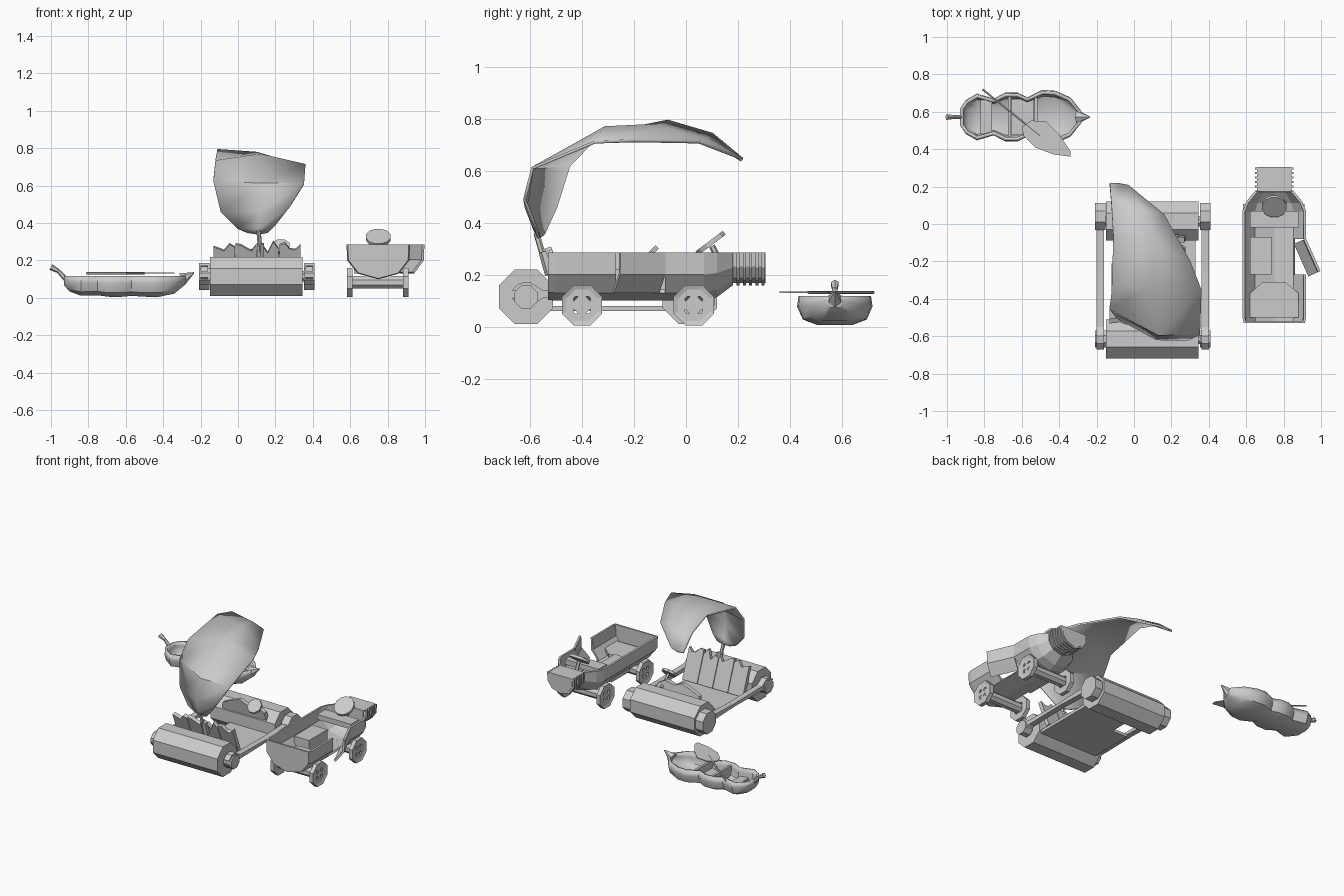
import bpy, bmesh, math
from mathutils import Vector, Matrix

if "Cube" in bpy.data.objects:
    bpy.data.objects.remove(bpy.data.objects["Cube"])


def obj(name, verts, faces, thick=0, smooth=False, offset=-1):
    me = bpy.data.meshes.new(name)
    me.from_pydata([tuple(v) for v in verts], [], faces)
    bm = bmesh.new()
    bm.from_mesh(me)
    bmesh.ops.recalc_face_normals(bm, faces=bm.faces)
    bm.to_mesh(me)
    bm.free()
    o = bpy.data.objects.new(name, me)
    bpy.context.collection.objects.link(o)
    if thick:
        m = o.modifiers.new("thickness", 'SOLIDIFY')
        m.thickness, m.offset = thick, offset
    if smooth:
        bpy.context.view_layer.objects.active = o
        bpy.ops.object.select_all(action='DESELECT')
        o.select_set(True)
        bpy.ops.object.shade_smooth_by_angle(angle=math.radians(40))
    return o


def tube(name, a, b, r1, r2=None, n=8):
    """Capped n-sided cylinder or cone from a to b."""
    a, b = Vector(a), Vector(b)
    r2 = r1 if r2 is None else r2
    q = (b - a).to_track_quat('Z', 'Y')
    vs = []
    for p, r in ((a, r1), (b, r2)):
        for i in range(n):
            t = 2 * math.pi * (i + .5) / n
            vs.append(p + q @ Vector((r * math.cos(t), r * math.sin(t), 0)))
    fs = [(i, (i + 1) % n, n + (i + 1) % n, n + i) for i in range(n)]
    return obj(name, vs, fs + [tuple(range(n)), tuple(range(n, 2 * n))])


def slab(name, pts, offset):
    """Extrude a closed 3D polygon along an offset."""
    n = len(pts)
    vs = [Vector(p) for p in pts] + [Vector(p) + Vector(offset) for p in pts]
    fs = [(i, (i + 1) % n, n + (i + 1) % n, n + i) for i in range(n)]
    return obj(name, vs, fs + [tuple(range(n)), tuple(range(n, 2 * n))])


def box(name, x0, x1, y0, y1, z0, z1):
    return slab(name, [(x0, y0, z0), (x1, y0, z0), (x1, y1, z0), (x0, y1, z0)], (0, 0, z1 - z0))


def loft(rows, skip=()):
    """Verts and faces joining rows of equal length; skip holds (row, column) gaps."""
    n = len(rows[0])
    fs = [(r * n + c, r * n + c + 1, (r + 1) * n + c + 1, (r + 1) * n + c)
          for r in range(len(rows) - 1) for c in range(n - 1) if (r, c) not in skip]
    return [v for row in rows for v in row], fs


# ---- Roller car: two stone rollers with axles ----
for name, y in (("front", -.615), ("back", .015)):
    tube(name + "_roller", (-.15, y, .115), (.345, y, .115), .113)
    tube(name + "_axle", (-.2, y, .115), (.4, y, .115), .03)

# Side bars with a forked front end and a round back end
half = [(.02, .145), (-.25, .135), (-.55, .14), (-.6, .172), (-.64, .168), (-.67, .14),
        (-.65, .14), (-.61, .145), (-.58, .125)]
prof = half + [(y, .25 - z) for y, z in reversed(half[:-1])]
for side, x in (("left", -.2), ("right", .36)):
    slab(side + "_side_bar", [(x, y, z) for y, z in prof], (.04, 0, 0))
    tube(side + "_back_hub", (x - .008, .04, .115), (x + .048, .04, .115), .078)
    tube(side + "_front_hub", (x - .008, -.615, .115), (x + .05, -.615, .115), .048)

# Floor, cross beam, seat back and dashboard
box("floor", -.12, .33, -.52, -.21, .06, .08)
box("floor_front", .0, .33, -.21, -.07, .06, .08)
tops = [(.27, .285, .26), (.285, .25, .28), (.26, .3, .275), (.28, .255, .29)]
for i, (a, b, c) in enumerate(tops):
    x = -.13 + i * .117
    f = lambda u, z: (x + u, -.46 - (z - .08) * .38, z)
    slab("seat_plank", [f(0, .08), f(.113, .08), f(.113, a), f(.085, b), f(.055, a - .02),
                        f(.03, c), f(0, a)], (0, .025, .008))
slab("dashboard", [(-.06, -.08, .14), (.28, -.08, .14), (.27, -.1, .22), (.21, -.1, .255),
                   (.14, -.1, .24), (.08, -.1, .265), (.0, -.1, .235), (-.05, -.1, .21)], (0, .03, 0))
tube("steering_post", (.23, -.06, .2), (.23, -.14, .27), .01, n=6)
tube("steering_disc", (.23, -.138, .268), (.23, -.15, .28), .05)

# Leaf canopy: left edge, spine and right edge
left = [(.05, -.55, .35), (0, -.54, .37), (-.09, -.5, .46), (-.13, -.45, .62), (-.12, -.37, .73),
        (-.11, -.07, .79), (-.12, .1, .74), (-.13, .215, .645)]
mid = [(.11, -.565, .34), (.11, -.58, .37), (.12, -.615, .46), (.13, -.59, .61), (.12, -.31, .765),
       (.1, -.1, .775), (.04, .08, .725), (-.08, .215, .64)]
right = [(.16, -.57, .35), (.2, -.58, .39), (.28, -.62, .49), (.353, -.59, .61), (.36, -.35, .71),
         (.3, -.2, .715), (.16, .05, .71), (-.03, .205, .65)]
obj("leaf_canopy", *loft(list(zip(left, mid, right))), thick=.012, offset=0, smooth=True)
tube("canopy_stem", (.12, -.54, .24), (.11, -.575, .36), .012, n=6)
tube("stem_socket", (.12, -.52, .2), (.12, -.545, .29), .022, n=6)

# ---- Bottle car: half bottle body with a door opening ----
sect = [(.17, 0), (.166, -.085), (.11, -.155), (0, -.185), (-.11, -.155), (-.166, -.085), (-.17, 0)]
CX, TOP = .75, .285


def ring(y, sx, sz):
    return [(CX + x * sx, y, TOP + z * sz) for x, z in sect]


rows = [ring(-.53, .96, .98), ring(-.5, 1, 1), ring(-.27, 1, 1), ring(-.08, 1, 1), ring(.07, 1, 1),
        ring(.12, .88, .92), ring(.18, .59, .68)]
vs, fs = loft(rows, {(2, 0), (2, 1)})
obj("bottle_body", vs, fs + [tuple(range(7))], thick=.014)
slab("bottle_neck", ring(.175, .54, .63), (0, .13, 0))
for i in range(5):
    slab("neck_thread", ring(.195 + i * .024, .61, .68), (0, .011, 0))

# Open door, swung on its front edge
dv, df = loft([ring(-.27, 1, 1)[:3], ring(-.08, 1, 1)[:3]])
hinge = Vector((.915, -.08, 0))
rot = Matrix.Rotation(math.radians(24), 4, 'Z')
obj("bottle_door", [rot @ (Vector(v) - hinge) + hinge for v in dv], df, thick=.014)

# Seats, dashboard and steering disc
box("driver_seat", .62, .735, -.27, -.07, .13, .22)
slab("rear_bench", [(.62, -.5, .16), (.88, -.5, .16), (.88, -.37, .16), (.81, -.31, .16),
                    (.69, -.31, .16), (.62, -.37, .16)], (0, 0, .025))
box("bottle_dashboard", .62, .88, -.02, .07, .24, .275)
tube("bottle_steering_post", (.75, .13, .25), (.75, .1, .31), .012, n=6)
d = Vector((0, -.6, .8))
c = Vector((.75, .1, .315))
tube("bottle_steering_disc", c, c + d * .018, .068, n=12)

# Button wheels with four holes, on spool axles
for y, end in ((-.4, "rear"), (.03, "front")):
    tube(end + "_spool_axle", (.6, y, .083), (.9, y, .083), .036)
    for x, s, side in ((.597, -1, "left"), (.897, 1, "right")):
        w = tube(f"{end}_{side}_wheel", (x - .014, y, .083), (x + .014, y, .083), .084)
        bm = bmesh.new()
        bm.from_mesh(w.data)
        face = max(bm.faces, key=lambda f: f.normal.x * s)
        bmesh.ops.inset_region(bm, faces=[face], thickness=.018)
        bmesh.ops.translate(bm, verts=face.verts, vec=(-s * .006, 0, 0))
        bm.to_mesh(w.data)
        bm.free()
        for dy in (-.021, .021):
            for dz in (-.021, .021):
                k = tube("hole_cutter", (x - .03, y + dy, .083 + dz), (x + .03, y + dy, .083 + dz), .013)
                k.hide_render = True
                k.hide_set(True)
                m = w.modifiers.new("hole", 'BOOLEAN')
                m.operation, m.object, m.solver = 'DIFFERENCE', k, 'EXACT'

# ---- Nutshell boat: three lobes lofted along x ----
CY = .572
hull = [(-.93, .045, .45), (-.9, .09, .75), (-.84, .125, .95), (-.75, .098, .93), (-.69, .13, 1),
        (-.62, .13, 1), (-.57, .105, .96), (-.49, .145, 1), (-.42, .14, 1), (-.34, .105, .85),
        (-.28, .03, .4)]
shape = [(.96, 0), (1, -.04), (.85, -.09), (.45, -.112)]
shape += [(-y, z) for y, z in reversed(shape)]
vs, fs = loft([[(x, CY + y * w, .118 + z * d) for y, z in shape] for x, w, d in hull])
n = len(vs)
obj("nutshell_hull", vs, fs + [tuple(range(8)), tuple(range(n - 8, n))], thick=.018, smooth=True)
tube("shell_tip", (-.3, CY, .1), (-.235, CY, .135), .035, .003, 6)
tube("shell_stem", (-.92, CY, .1), (-.96, CY, .143), .014, .011, 6)
tube("shell_stem_end", (-.96, CY, .143), (-1, CY, .165), .011, .017, 6)
for x, w in ((-.665, .11), (-.525, .105)):
    box("boat_rib", x - .008, x + .008, CY - w, CY + w, .03, .105)
box("boat_bench", -.655, -.535, CY - .095, CY + .095, .04, .055)
box("boat_rear_bench", -.82, -.76, CY - .09, CY + .09, .05, .065)

# Leaf paddle resting across the rim
tube("paddle_handle", (-.81, .72, .132), (-.5, .47, .132), .006, n=6)
slab("paddle_blade", [(x, y, .13) for x, y in (
    (-.6, .52), (-.55, .553), (-.47, .548), (-.4, .48), (-.34, .39), (-.34, .36), (-.43, .372),
    (-.53, .41), (-.59, .47))], (0, 0, .006))
